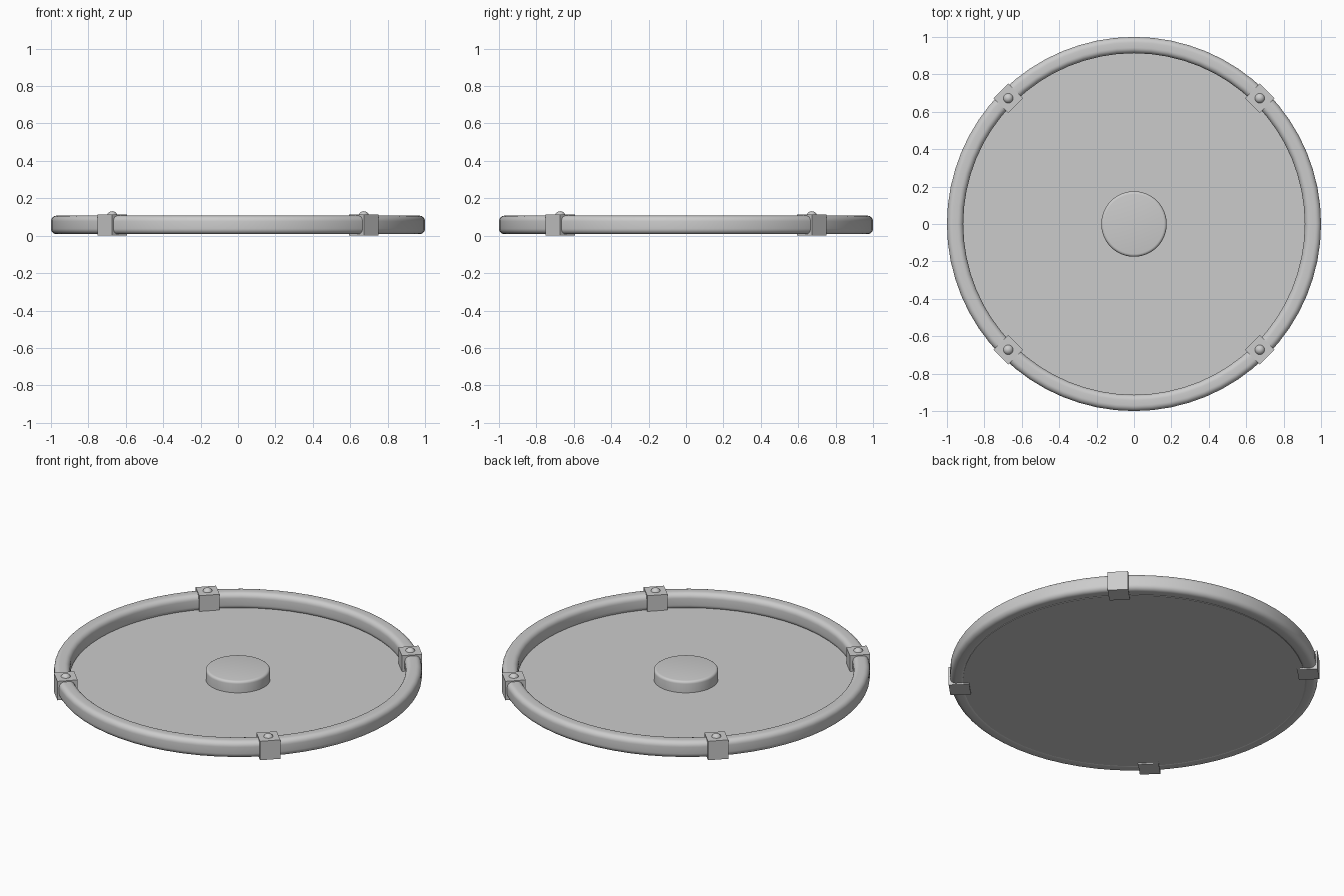
import bpy, bmesh, math
from mathutils import Matrix

if "Cube" in bpy.data.objects:
    bpy.data.objects.remove(bpy.data.objects["Cube"])

SEGMENTS = 64


def lathe(name, profile, closed=False):
    """Spin an (r, z) profile around z; r = 0 points become single poles."""
    bm = bmesh.new()
    rings = []
    for r, z in profile:
        if r == 0:
            rings.append([bm.verts.new((0, 0, z))] * SEGMENTS)
        else:
            rings.append([bm.verts.new((r * math.cos(a), r * math.sin(a), z))
                          for a in (2 * math.pi * i / SEGMENTS for i in range(SEGMENTS))])
    pairs = list(zip(rings, rings[1:]))
    if closed:
        pairs.append((rings[-1], rings[0]))
    for a, b in pairs:
        for i in range(SEGMENTS):
            j = (i + 1) % SEGMENTS
            bm.faces.new(list(dict.fromkeys((a[i], a[j], b[j], b[i]))))
    return finish(name, bm)


def finish(name, bm, smooth=True):
    bmesh.ops.recalc_face_normals(bm, faces=bm.faces)
    mesh = bpy.data.meshes.new(name)
    bm.to_mesh(mesh)
    bm.free()
    obj = bpy.data.objects.new(name, mesh)
    bpy.context.collection.objects.link(obj)
    if smooth:
        bpy.ops.object.select_all(action='DESELECT')
        obj.select_set(True)
        bpy.context.view_layer.objects.active = obj
        bpy.ops.object.shade_smooth_by_angle(angle=math.radians(40))
    return obj


def arc(r, z, radius, start, steps=6):
    """Quarter-circle corner points, counter-clockwise from a start angle."""
    return [(r + radius * math.cos(a), z + radius * math.sin(a))
            for a in (math.radians(start + 90 * i / steps) for i in range(steps + 1))]


# Thin base plate
lathe("base_plate", [(0, 0.008), (0.93, 0.008), (0.93, 0.019), (0, 0.019)])

# Rounded tubular rim
r0, r1, z0, z1, c = 0.913, 1.0, 0.008, 0.107, 0.03
rim = (arc(r1 - c, z0 + c, c, -90) + arc(r1 - c, z1 - c, c, 0)
       + arc(r0 + c, z1 - c, c, 90) + arc(r0 + c, z0 + c, c, 180))
lathe("rim", rim, closed=True)

# Central hub with a softened top edge
lathe("hub", [(0, 0.012), (0.175, 0.012)] + arc(0.16, 0.072, 0.015, 0, 4) + [(0, 0.087)])

# Four rim clamps, each with a domed bolt
for i, side in enumerate(("back_right", "back_left", "front_left", "front_right")):
    angle = math.radians(45 + 90 * i)
    place = Matrix.Rotation(angle, 4, 'Z') @ Matrix.Translation((0.951, 0, 0))

    bm = bmesh.new()
    bmesh.ops.create_cube(bm, size=1, matrix=place @ Matrix.Translation((0, 0, 0.0567))
                          @ Matrix.Diagonal((0.112, 0.112, 0.1135, 1)))
    finish("clamp_" + side, bm, smooth=False)

    bm = bmesh.new()
    bmesh.ops.create_uvsphere(bm, u_segments=24, v_segments=12, radius=0.028,
                              matrix=place @ Matrix.Translation((0, 0, 0.103)))
    finish("bolt_" + side, bm)
